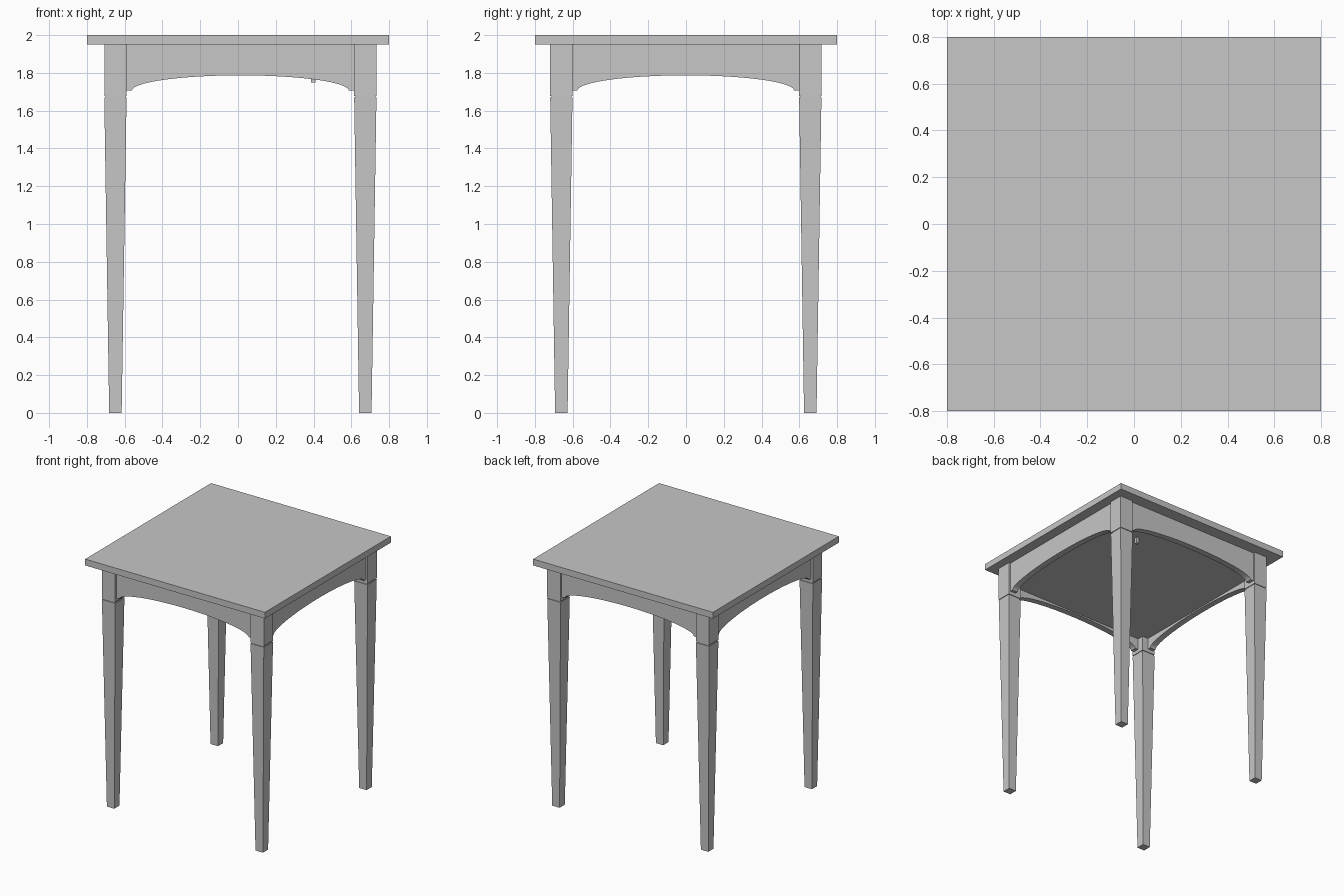
import bpy, bmesh, math
from mathutils import Matrix

if "Cube" in bpy.data.objects:
    bpy.data.objects.remove(bpy.data.objects["Cube"])

grey = bpy.data.materials.new("plain_grey")
grey.diffuse_color = (0.57, 0.57, 0.57, 1)
grey.use_nodes = True
grey.node_tree.nodes["Principled BSDF"].inputs["Base Color"].default_value = grey.diffuse_color

CX, CY = 0.0125, -0.001      # centre of the base under the top
LX, LY = 0.6615, 0.659       # leg spacing from that centre
HALF = 0.059                 # half width of a leg block
RECESS, THICK = 0.015, 0.05  # apron setback and thickness
TOP = 1.949                  # underside of the table top


def finish(name, bm):
    bmesh.ops.recalc_face_normals(bm, faces=bm.faces)
    me = bpy.data.meshes.new(name)
    bm.to_mesh(me)
    bm.free()
    me.materials.append(grey)
    ob = bpy.data.objects.new(name, me)
    bpy.context.collection.objects.link(ob)
    return ob


def box(name, center, size):
    bm = bmesh.new()
    bmesh.ops.create_cube(bm, size=1, matrix=Matrix.Translation(center) @ Matrix.Diagonal((*size, 1)))
    return finish(name, bm)


def leg(name, x, y):
    # square rings: tapered leg, narrow groove, straight block
    rings = [(0, 0.033), (1.669, HALF), (1.669, HALF - 0.006), (1.678, HALF - 0.006),
             (1.678, HALF), (TOP, HALF)]
    bm = bmesh.new()
    loops = [[bm.verts.new((x + sx * h, y + sy * h, z))
              for sx, sy in ((-1, -1), (1, -1), (1, 1), (-1, 1))] for z, h in rings]
    for a, b in zip(loops, loops[1:]):
        for i in range(4):
            j = (i + 1) % 4
            bm.faces.new((a[i], a[j], b[j], b[i]))
    bm.faces.new(loops[0])
    bm.faces.new(loops[-1])
    return finish(name, bm)


def apron(name, half_len, outer, angle):
    # arched board profile, extruded to its thickness and turned to its side
    arch, low = 0.574, 1.706
    pts = [(half_len, TOP), (-half_len, TOP), (-half_len, low)]
    n = 40
    for i in range(n + 1):
        t = math.pi * (1 - i / n)
        pts.append((arch * math.cos(t), low + 0.081 * math.sin(t)))
    pts.append((half_len, low))
    bm = bmesh.new()
    face = bm.faces.new([bm.verts.new((x, -outer, z)) for x, z in pts])
    ext = bmesh.ops.extrude_face_region(bm, geom=[face])
    moved = [v for v in ext["geom"] if isinstance(v, bmesh.types.BMVert)]
    bmesh.ops.translate(bm, verts=moved, vec=(0, THICK, 0))
    bm.transform(Matrix.Translation((CX, CY, 0)) @ Matrix.Rotation(angle, 4, 'Z'))
    return finish(name, bm)


# Square top
box("table_top", (0, 0, (2 + TOP) / 2), (1.6, 1.6, 2 - TOP))

# Four legs
for sx, side in ((-1, "left"), (1, "right")):
    for sy, end in ((-1, "front"), (1, "back")):
        leg(f"{end}_{side}_leg", CX + sx * LX, CY + sy * LY)

# Four arched aprons, set slightly behind the leg faces
for k, side in enumerate(("front", "right", "back", "left")):
    along, across = (LX, LY) if k % 2 == 0 else (LY, LX)
    apron(f"{side}_apron", along - HALF, across + HALF - RECESS, k * math.pi / 2)

# Closed core between the aprons, ending just above the arches
inset = HALF - RECESS - THICK
CORE = 1.797
box("under_panel", (CX, CY, (CORE + TOP) / 2),
    (2 * (LX + inset), 2 * (LY + inset), TOP - CORE))

# Small peg hanging from the core
box("small_peg", (0.399, 0.51, 1.774), (0.024, 0.024, 0.05))
